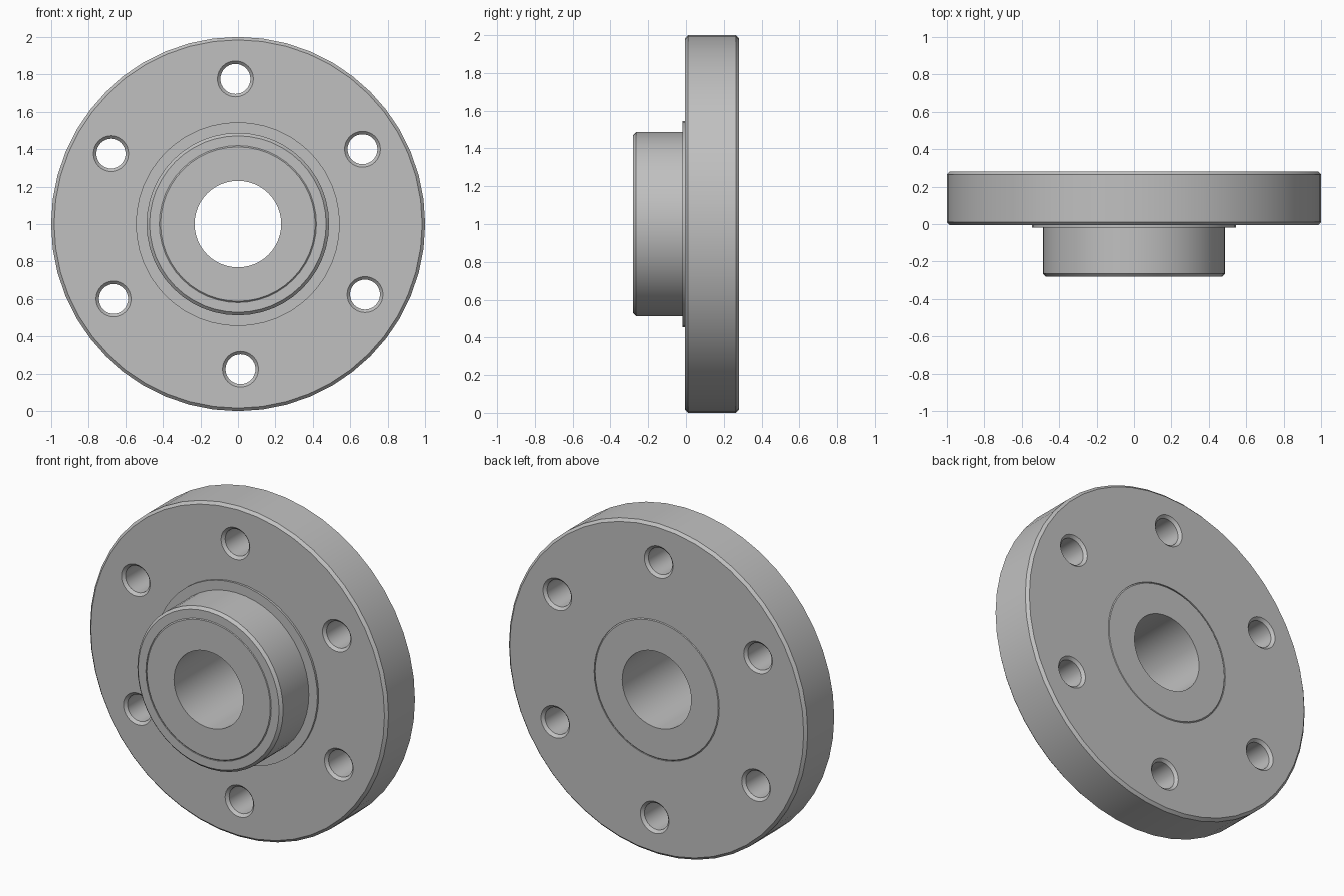
import bpy, bmesh, math

cube = bpy.data.objects.get("Cube")
if cube:
    bpy.data.objects.remove(cube, do_unlink=True)

# Single machined-metal colour
steel = bpy.data.materials.new("steel_grey")
steel.use_nodes = True
grey = (0.53, 0.53, 0.53, 1)
steel.diffuse_color = grey
steel.node_tree.nodes["Principled BSDF"].inputs["Base Color"].default_value = grey

FRONT, FACE, BACK = -0.28, -0.005, 0.28   # hub end, flange front, flange back
CHAMFER = 0.016
SEAT = 0.419                              # joint between body and sleeve


def lathe(bm, profile, segments, cx=0, cz=1):
    """Sweep a closed (radius, y) profile around an axis parallel to y."""
    rings = []
    for i in range(segments):
        a = 2 * math.pi * i / segments
        rings.append([bm.verts.new((cx + r * math.cos(a), y, cz + r * math.sin(a)))
                      for r, y in profile])
    n = len(profile)
    for i, ring in enumerate(rings):
        after = rings[(i + 1) % segments]
        for j in range(n):
            k = (j + 1) % n
            bm.faces.new((ring[j], ring[k], after[k], after[j]))


def finish(bm, name):
    bmesh.ops.remove_doubles(bm, verts=bm.verts, dist=1e-5)
    bmesh.ops.dissolve_degenerate(bm, edges=bm.edges, dist=1e-6)
    bmesh.ops.recalc_face_normals(bm, faces=bm.faces)
    mesh = bpy.data.meshes.new(name)
    bm.to_mesh(mesh)
    bm.free()
    mesh.materials.append(steel)
    obj = bpy.data.objects.new(name, mesh)
    bpy.context.collection.objects.link(obj)
    return obj


def activate(obj):
    bpy.ops.object.select_all(action='DESELECT')
    obj.select_set(True)
    bpy.context.view_layer.objects.active = obj


# Flange with raised collar and hub
bm = bmesh.new()
hub, collar, collar_y = 0.487, 0.544, -0.018
lathe(bm, [
    (SEAT, FRONT), (hub - CHAMFER, FRONT), (hub, FRONT + CHAMFER),
    (hub, collar_y), (collar, collar_y), (collar, FACE),
    (1 - CHAMFER, FACE), (1, FACE + CHAMFER),
    (1, BACK - CHAMFER), (1 - CHAMFER, BACK), (SEAT, BACK)], 48)
flange = finish(bm, "flange_and_hub")

# Central sleeve with fine chamfers at the joint
bm = bmesh.new()
fine = 0.007
lathe(bm, [
    (0.231, FRONT), (SEAT - fine, FRONT), (SEAT, FRONT + fine),
    (SEAT, BACK - fine), (SEAT - fine, BACK), (0.231, BACK)], 48)
sleeve = finish(bm, "centre_sleeve")

# Six bolt holes, chamfered on both faces
bm = bmesh.new()
bolt, over = 0.08, 0.02
wide = bolt + CHAMFER + over
for i in range(6):
    a = math.radians(31 + 60 * i)
    lathe(bm, [
        (0, FACE - over), (wide, FACE - over), (bolt, FACE + CHAMFER),
        (bolt, BACK - CHAMFER), (wide, BACK + over), (0, BACK + over)],
        32, 0.776 * math.cos(a), 1 + 0.776 * math.sin(a))
cutter = finish(bm, "bolt_hole_cutter")
cutter.hide_render = True

activate(flange)
cut = flange.modifiers.new("bolt_holes", 'BOOLEAN')
cut.operation = 'DIFFERENCE'
cut.solver = 'EXACT'
cut.object = cutter
bpy.ops.object.modifier_apply(modifier=cut.name)
bpy.data.objects.remove(cutter, do_unlink=True)

for part in (flange, sleeve):
    activate(part)
    bpy.ops.object.shade_smooth_by_angle(angle=math.radians(30))
